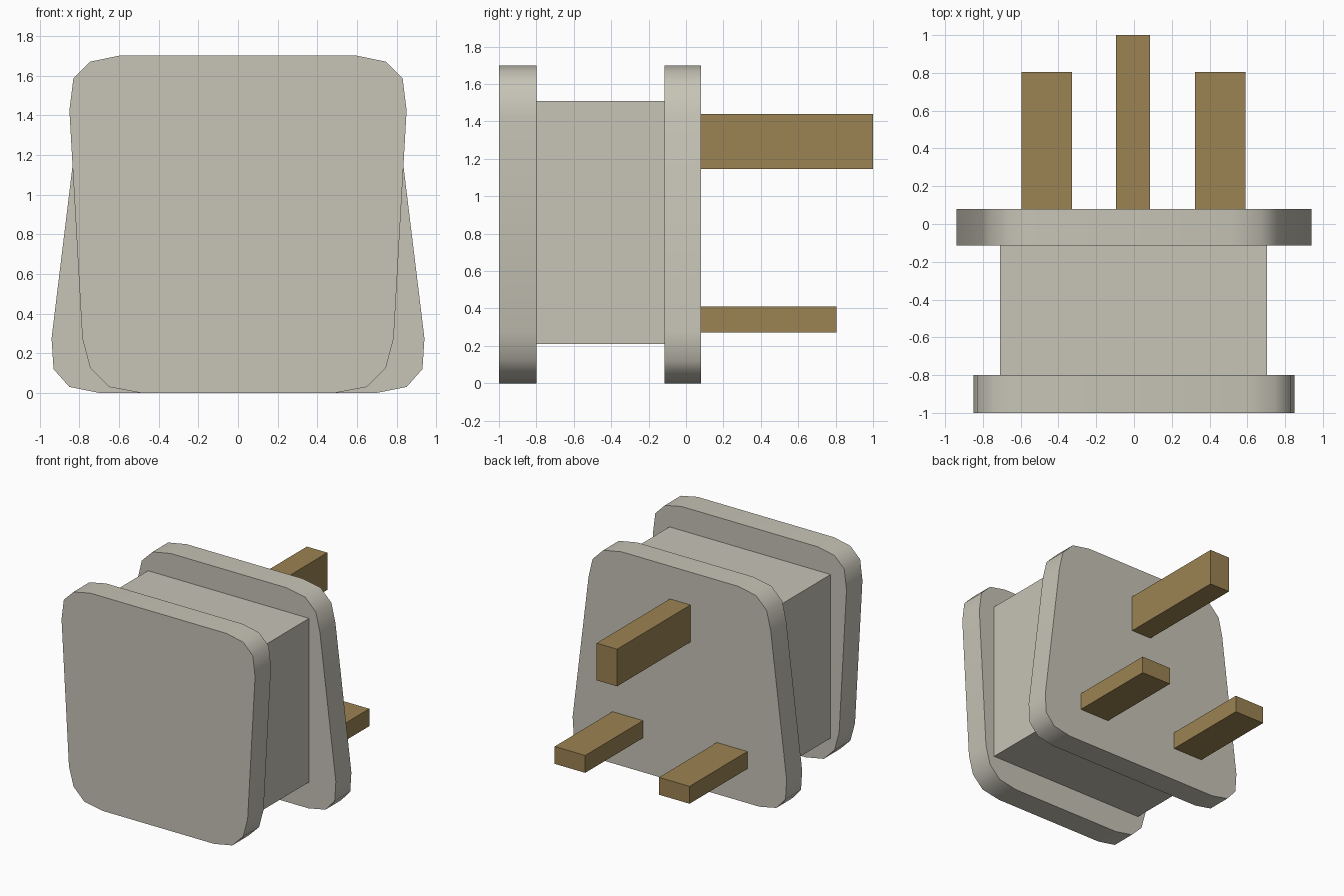
import bpy, bmesh, math

if "Cube" in bpy.data.objects:
    bpy.data.objects.remove(bpy.data.objects["Cube"])


def material(name, color):
    m = bpy.data.materials.new(name)
    m.diffuse_color = (*color, 1)
    m.use_nodes = True
    m.node_tree.nodes["Principled BSDF"].inputs["Base Color"].default_value = m.diffuse_color
    return m


CASING = material("warm grey plastic", (0.57, 0.55, 0.47))
BRASS = material("brass", (0.33, 0.225, 0.085))


def add_object(name, bm, mat):
    bmesh.ops.recalc_face_normals(bm, faces=bm.faces)
    mesh = bpy.data.meshes.new(name)
    bm.to_mesh(mesh)
    bm.free()
    mesh.materials.append(mat)
    obj = bpy.data.objects.new(name, mesh)
    bpy.context.collection.objects.link(obj)
    return obj


def box(name, x, y, z, mat):
    bm = bmesh.new()
    bmesh.ops.create_cube(bm, size=1)
    for v in bm.verts:
        v.co = [a + (b - a) * (c + 0.5) for (a, b), c in zip((x, y, z), v.co)]
    return add_object(name, bm, mat)


def plate(name, half_profile, y0, y1):
    """Mirror a half outline (x, z) and extrude it along y."""
    outline = half_profile + [(-x, z) for x, z in reversed(half_profile)]
    bm = bmesh.new()
    face = bm.faces.new([bm.verts.new((x, y0, z)) for x, z in outline])
    ext = bmesh.ops.extrude_face_region(bm, geom=[face], use_keep_orig=True)
    for g in ext["geom"]:
        if isinstance(g, bmesh.types.BMVert):
            g.co.y = y1
    obj = add_object(name, bm, CASING)
    bpy.ops.object.select_all(action='DESELECT')
    obj.select_set(True)
    bpy.context.view_layer.objects.active = obj
    bpy.ops.object.shade_smooth_by_angle(angle=math.radians(40))
    return obj


# Rounded plates, tapering in opposite directions
plate("outer_plate",
      [(0.49, 0), (0.65, 0.03), (0.745, 0.125), (0.785, 0.275),
       (0.85, 1.425), (0.83, 1.585), (0.745, 1.67), (0.60, 1.70)], -1.0, -0.80)
plate("pin_plate",
      [(0.70, 0), (0.85, 0.03), (0.93, 0.12), (0.94, 0.275),
       (0.80, 1.425), (0.765, 1.575), (0.67, 1.67), (0.51, 1.70)], -0.115, 0.08)

# Block between the plates
box("body", (-0.71, 0.705), (-0.81, -0.105), (0.21, 1.51), CASING)

# Tall earth pin and the two flat pins below it
box("earth_pin", (-0.095, 0.085), (0.06, 1.0), (1.145, 1.44), BRASS)
for name, x0 in (("left_pin", -0.595), ("right_pin", 0.322)):
    box(name, (x0, x0 + 0.268), (0.06, 0.805), (0.272, 0.41), BRASS)
